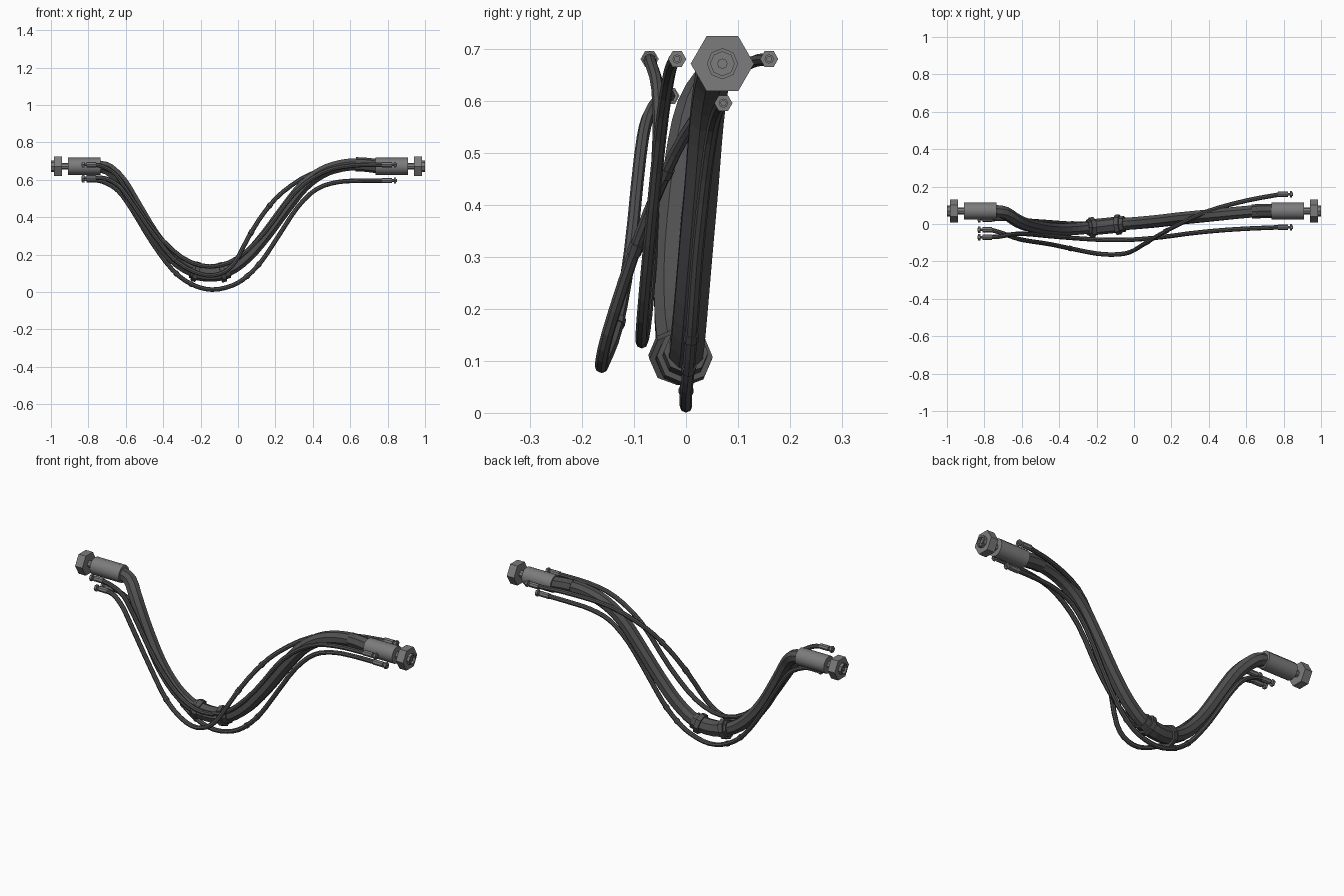
import bpy, bmesh, math
from mathutils import Vector

if "Cube" in bpy.data.objects:
    bpy.data.objects.remove(bpy.data.objects["Cube"])

def material(name, v):
    m = bpy.data.materials.new(name)
    m.diffuse_color = (v, v, v, 1)
    m.use_nodes = True
    m.node_tree.nodes["Principled BSDF"].inputs["Base Color"].default_value = m.diffuse_color
    return m

rubber = material("dark_rubber", 0.08)
metal = material("grey_metal", 0.2)

def smooth_path(points, steps=3, drop=0.005):
    """Catmull-Rom curve through the points."""
    p = [Vector(q) for q in points]
    for q in p[1:-1]:
        q.z -= drop
    p = [2 * p[0] - p[1]] + p + [2 * p[-1] - p[-2]]
    out = []
    for i in range(1, len(p) - 2):
        a, b, c, d = p[i - 1:i + 3]
        for s in range(steps):
            t = s / steps
            out.append(0.5 * (2 * b + (c - a) * t + (2 * a - 5 * b + 4 * c - d) * t * t
                              + (3 * b - a - 3 * c + d) * t ** 3))
    return out + [p[-2]]

def at_x(path, x):
    """Point on a path at a given x (all hoses advance along x)."""
    for a, b in zip(path, path[1:]):
        if a.x <= x <= b.x:
            return a.lerp(b, (x - a.x) / (b.x - a.x))
    return path[-1]

def sweep(name, path, radii, sides, mat, phase=0.0, axis=None):
    """Flat-shaded tube with capped ends; radii is one value or one per ring."""
    if not isinstance(radii, (list, tuple)):
        radii = [radii] * len(path)
    bm = bmesh.new()
    rings = []
    for i, p in enumerate(path):
        lo, hi = max(i - 1, 0), min(i + 1, len(path) - 1)
        t = axis or (path[hi] - path[lo]).normalized()
        v = Vector((0, 1, 0))
        v = (v - t * v.dot(t)).normalized()
        w = t.cross(v)
        rings.append([bm.verts.new(p + radii[i] * (v * math.cos(a) + w * math.sin(a)))
                      for a in (phase + 2 * math.pi * k / sides for k in range(sides))])
    for r, q in zip(rings, rings[1:]):
        for k in range(sides):
            n = (k + 1) % sides
            bm.faces.new((r[k], r[n], q[n], q[k]))
    bm.faces.new(rings[0])
    bm.faces.new(rings[-1])
    bmesh.ops.recalc_face_normals(bm, faces=bm.faces)
    me = bpy.data.meshes.new(name)
    bm.to_mesh(me)
    bm.free()
    me.materials.append(mat)
    ob = bpy.data.objects.new(name, me)
    bpy.context.collection.objects.link(ob)
    return ob

def band(name, path, x0, x1, r, sides, n=2, phase=0.0):
    pts = [at_x(path, x0 + (x1 - x0) * i / (n - 1)) for i in range(n)]
    sweep(name, pts, r, sides, rubber, phase)

def turned(name, side, y, z, profile, sides):
    """Part turned about x from (|x|, radius) pairs."""
    return sweep(name, [Vector((side * x, y, z)) for x, r in profile], [r for x, r in profile],
                 sides, metal, axis=Vector((1, 0, 0)))

# main thick hose
main = smooth_path([
    (-.75, .07, .672), (-.69, .06, .66), (-.62, .015, .59), (-.55, -.01, .475), (-.45, -.027, .31),
    (-.35, -.028, .19), (-.25, -.02, .122), (-.15, -.01, .102), (-.05, 0, .122), (.05, .008, .195),
    (.15, .018, .31), (.25, .03, .445), (.35, .04, .57), (.45, .05, .645), (.55, .06, .679),
    (.65, .068, .688), (.75, .07, .672)])
sweep("main_hose", main, .035, 8, rubber, math.pi / 8)
band("main_sleeve", main, -.25, -.05, .043, 8, 6)
for i, x in enumerate((-.225, -.085)):
    band(f"main_clamp_{i}", main, x - .012, x + .012, .054, 8)
band("main_end_cuff", main, .63, .74, .038, 8, 4)

# large end fittings: sleeve, neck, hexagon nut, hollow lip
for side, tag in ((-1, "left"), (1, "right")):
    y, z = .07, .672
    for part, prof, n in (("sleeve", [(.735, .046), (.908, .046)], 12),
                          ("neck", [(.9, .018), (.945, .018)], 8),
                          ("nut", [(.942, .061), (.985, .061)], 6),
                          ("lip", [(.98, .03), (1, .03), (1, .023), (.988, .023), (.988, .01), (.994, .01)], 8)):
        ob = turned(f"large_{part}_{tag}", side, y, z, prof, n)
        if part == "sleeve":
            ob.data.shade_smooth()
            ob.data.set_sharp_from_angle(angle=math.radians(40))

# three thin hoses
thin = {
    "upper": [(-.77, -.07, .681), (-.72, -.067, .675), (-.65, -.055, .63), (-.58, -.053, .525),
              (-.45, -.065, .335), (-.3, -.077, .19), (-.15, -.085, .141), (0, -.083, .188),
              (.15, -.07, .333), (.3, -.05, .533), (.45, -.035, .643), (.6, -.025, .68), (.79, -.017, .681)],
    "outer": [(-.77, -.03, .61), (-.71, -.047, .612), (-.64, -.073, .575), (-.58, -.088, .5),
              (-.45, -.108, .312), (-.33, -.133, .17), (-.2, -.158, .101), (-.1, -.163, .101),
              (-.02, -.15, .16), (.06, -.103, .305), (.14, -.055, .43), (.24, -.002, .54),
              (.4, .07, .64), (.6, .125, .679), (.79, .16, .681)],
    "lower": [(-.77, .025, .6), (-.71, .028, .59), (-.64, .025, .545), (-.57, .018, .45),
              (-.46, .01, .27), (-.35, .002, .123), (-.25, 0, .047), (-.14, 0, .0175), (-.03, 0, .04),
              (.05, .005, .09), (.13, .012, .175), (.22, .022, .31), (.32, .038, .46),
              (.42, .052, .555), (.53, .063, .592), (.65, .07, .6), (.79, .072, .596)]}
collars = {"upper": (), "outer": (-.34, .07, .17), "lower": (-.33, -.25, .05, .11)}

for name, pts in thin.items():
    path = smooth_path(pts)
    sweep(f"{name}_thin_hose", path, .012, 8, rubber)
    # small collars along the hose
    for i, x in enumerate(collars[name]):
        band(f"{name}_collar_{i}", path, x - .006, x + .006, .0145, 8)
    # small end fittings
    for side, tag, p in ((-1, "left", pts[0]), (1, "right", pts[-1])):
        s = -.012 if side < 0 else 0
        for part, prof, n in (("sleeve", [(.77, .0145), (.823, .0145)], 8),
                              ("neck", [(.82, .007), (.84, .007)], 8),
                              ("nut", [(.834, .0175), (.846, .0175)], 6),
                              ("tip", [(.845, .009), (.85, .009), (.85, .005), (.847, .005)], 8)):
            turned(f"{name}_{part}_{tag}", side, p[1], p[2], [(x + s, r) for x, r in prof], n)
